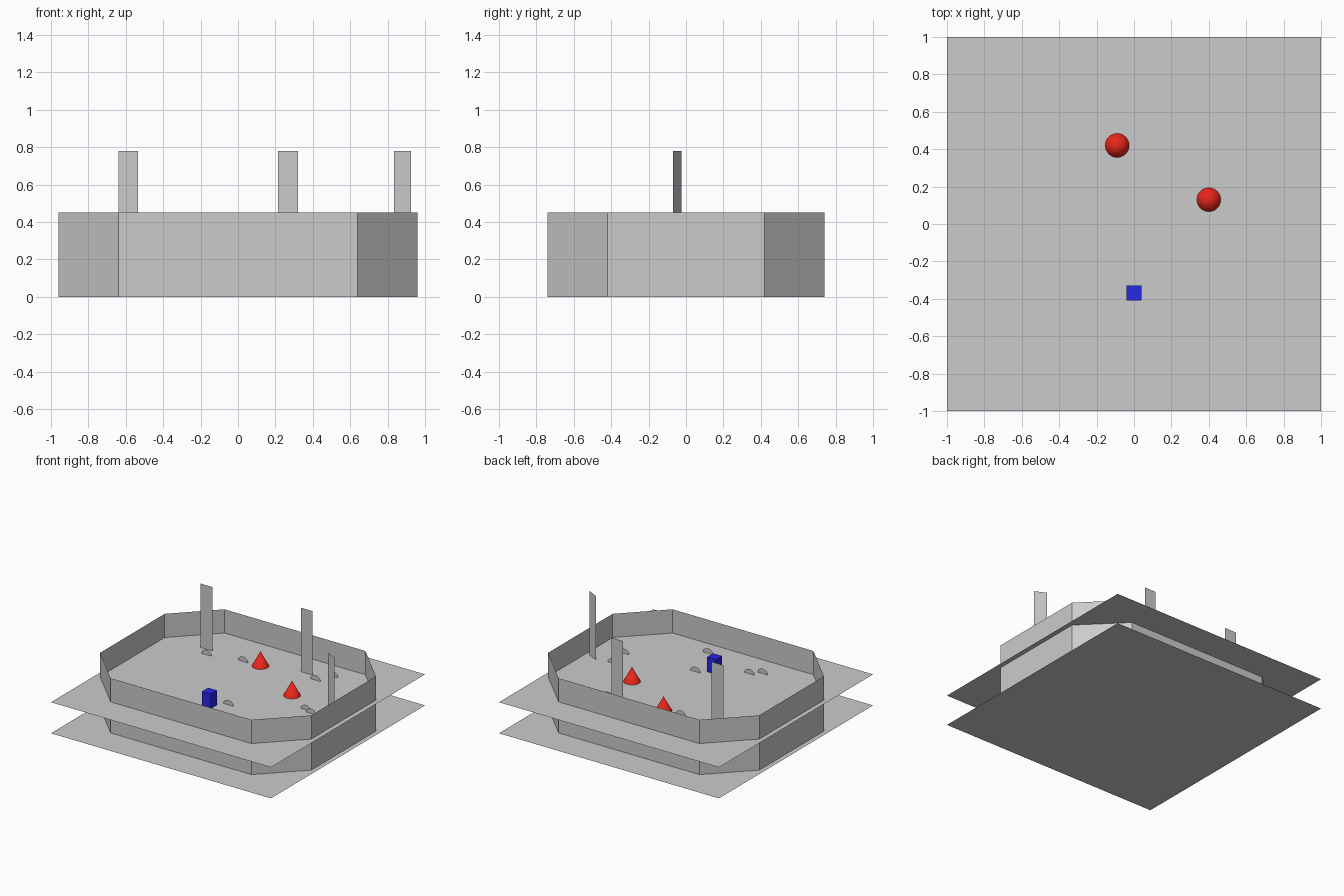
import bpy, math

if "Cube" in bpy.data.objects:
    bpy.data.objects.remove(bpy.data.objects["Cube"])

WATER = 0.255
WALL_TOP = 0.45


def mesh(name, verts, faces):
    me = bpy.data.meshes.new(name)
    me.from_pydata(verts, [], faces)
    ob = bpy.data.objects.new(name, me)
    bpy.context.collection.objects.link(ob)
    return ob


def square(name, z):
    return mesh(name, [(-1, -1, z), (1, -1, z), (1, 1, z), (-1, 1, z)], [(0, 1, 2, 3)])


def material(name, color):
    m = bpy.data.materials.new(name)
    m.diffuse_color = color
    m.use_nodes = True
    m.node_tree.nodes["Principled BSDF"].inputs["Base Color"].default_value = m.diffuse_color
    return m


# Floor and water sheets
square("pond_floor", 0.0)
square("water_surface", WATER)

# Thin octagonal wall around the pond
ring = [(0.64, -0.74), (0.96, -0.42), (0.96, 0.42), (0.64, 0.74)]
ring += [(-x, y) for x, y in reversed(ring)]
n = len(ring)
mesh("pond_wall",
     [(x, y, 0) for x, y in ring] + [(x, y, WALL_TOP) for x, y in ring],
     [(i, (i + 1) % n, n + (i + 1) % n, n + i) for i in range(n)])

# Upright flat panels standing in the water
panels = [((-0.64, 0.43), (-0.535, 0.43)),
          ((0.215, 0.51), (0.32, 0.51)),
          ((0.835, -0.025), (0.925, -0.07))]
for i, (a, b) in enumerate(panels):
    mesh(f"upright_panel_{i + 1}",
         [(*a, WATER), (*b, WATER), (*b, 0.78), (*a, 0.78)], [(0, 1, 2, 3)])

# Flat half discs breaking the water surface
discs = [(-0.53, 0.35), (-0.24, 0.41), (0.39, 0.45), (0.46, 0.58), (0.11, -0.28),
         (0.63, -0.02), (0.70, -0.05), (0.73, -0.24), (0.22, -0.60),
         (-0.24, -0.48), (-0.32, -0.54)]
for i, (x, y) in enumerate(discs):
    arc = [math.pi * k / 12 for k in range(13)]
    mesh(f"half_disc_{i + 1}",
         [(x + 0.045 * math.cos(t), y, WATER + 0.04 * math.sin(t)) for t in arc],
         [tuple(range(13))])

# Red marker cones
red = material("red", (0.8, 0.02, 0.01, 1))
for i, (x, y) in enumerate([(-0.09, 0.42), (0.40, 0.13)]):
    bpy.ops.mesh.primitive_cone_add(vertices=32, radius1=0.064, depth=0.12,
                                    location=(x, y, WATER + 0.06))
    cone = bpy.context.object
    cone.name = f"marker_cone_{i + 1}"
    cone.data.materials.append(red)
    bpy.ops.object.shade_smooth_by_angle()

# Blue floating box
bpy.ops.mesh.primitive_cube_add(size=1, location=(0, -0.37, WATER + 0.06))
box = bpy.context.object
box.name = "blue_box"
box.scale = (0.08, 0.08, 0.12)
box.data.materials.append(material("blue", (0.02, 0.02, 0.8, 1)))
